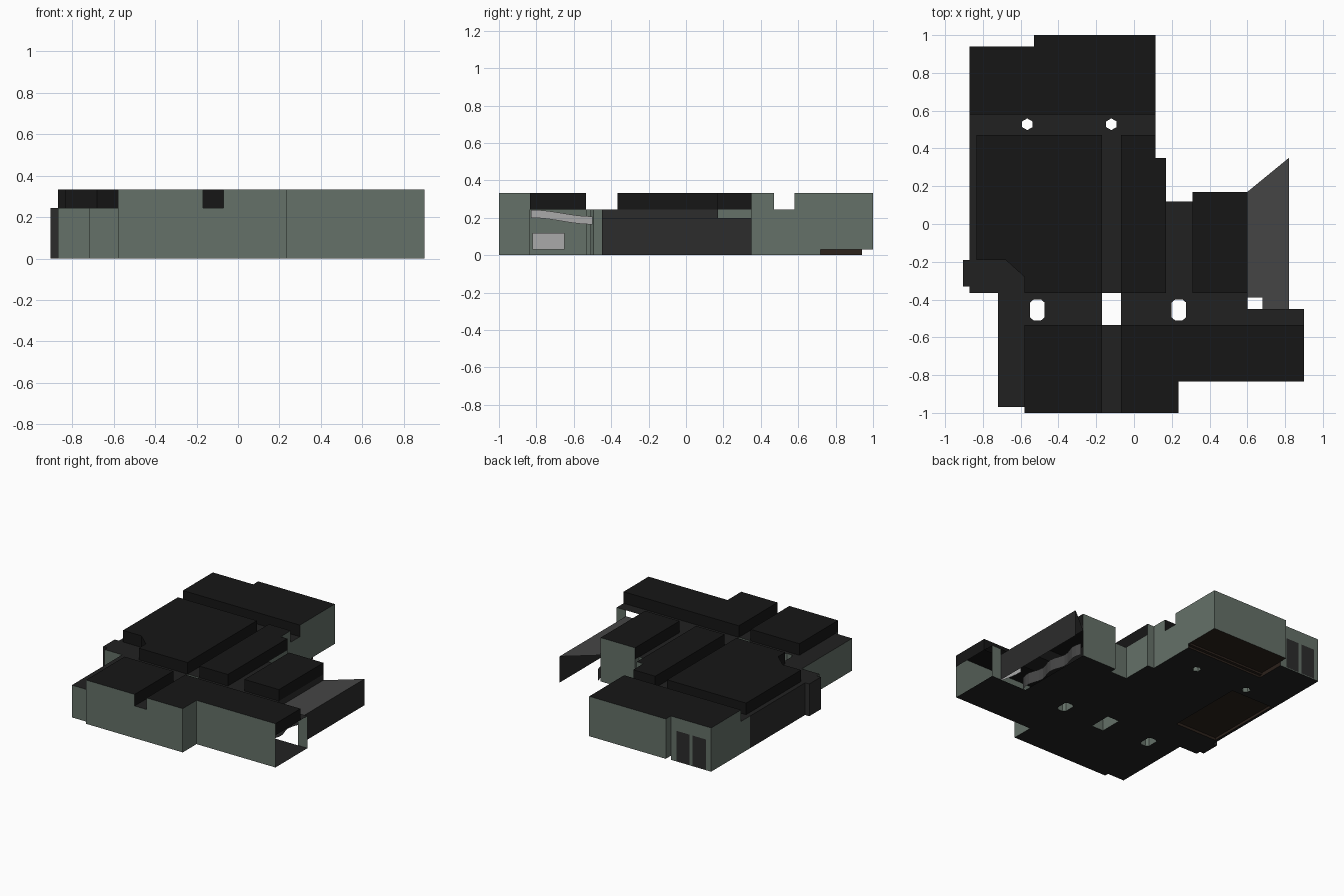
import bpy, bmesh, math

if "Cube" in bpy.data.objects:
    bpy.data.objects.remove(bpy.data.objects["Cube"])

LOW, HIGH, STAGE = 0.245, 0.333, 0.03


def material(name, rgb):
    m = bpy.data.materials.new(name)
    m.diffuse_color = (*rgb, 1)
    m.use_nodes = True
    m.node_tree.nodes["Principled BSDF"].inputs["Base Color"].default_value = m.diffuse_color
    return m


GREEN = material("green_wall", (0.13, 0.165, 0.14))
DARK = material("dark_wall", (0.025, 0.025, 0.025))
ROOF = material("black_roof", (0.008, 0.008, 0.008))
SOFFIT = material("low_roof", (0.015, 0.015, 0.015))
FLOOR = material("floor_grey", (0.016, 0.016, 0.016))
BROWN = material("brown_carpet", (0.025, 0.016, 0.011))
GREY = material("mid_grey", (0.06, 0.06, 0.06))
PALE = material("pale_grey", (0.4, 0.4, 0.4))


def finish(name, bm, mats):
    me = bpy.data.meshes.new(name)
    bm.to_mesh(me)
    bm.free()
    for m in mats:
        me.materials.append(m)
    ob = bpy.data.objects.new(name, me)
    bpy.context.collection.objects.link(ob)
    return ob


def rect(x0, y0, x1, y1):
    return [(x0, y0), (x1, y0), (x1, y1), (x0, y1)]


def loop_edges(pts):
    return list(zip(pts, pts[1:] + pts[:1]))


def slab(bm, outline, z, holes=()):
    """Flat face with optional holes."""
    edges = []
    for pts in [outline, *holes]:
        vs = [bm.verts.new((x, y, z)) for x, y in pts]
        edges += [bm.edges.new(e) for e in loop_edges(vs)]
    bmesh.ops.triangle_fill(bm, use_beauty=True, edges=edges, normal=(0, 0, 1))


def wall(bm, a, b, z0, z1, mat=0):
    f = bm.faces.new([bm.verts.new(c) for c in
                      ((*a, z0), (*b, z0), (*b, z1), (*a, z1))])
    f.material_index = mat


def hexagon(cx, cy, w, h):
    return [(cx, cy + h), (cx - w, cy + h / 2), (cx - w, cy - h / 2),
            (cx, cy - h), (cx + w, cy - h / 2), (cx + w, cy + h / 2)]


def long_hexagon(cx, cy):
    return [(cx - .02, cy + .055), (cx - .038, cy + .04), (cx - .038, cy - .04),
            (cx - .02, cy - .055), (cx + .02, cy - .055), (cx + .038, cy - .04),
            (cx + .038, cy + .04), (cx + .02, cy + .055)]


# Building outline: x, y, bottom height of the wall that starts here, material
# (None = open side)
plan = [(-.87, .94, 0, 0), (-.87, .47, 0, 1), (-.87, -.19, 0, 1), (-.905, -.19, 0, 1),
        (-.905, -.33, 0, 1), (-.87, -.33, 0, 0), (-.87, -.365, 0, 0),
        (-.72, -.365, 0, 0), (-.72, -.97, 0, 0), (-.58, -.97, 0, 0),
        (-.58, -1, 0, 0), (.235, -1, 0, 0), (.235, -.835, 0, 0),
        (.9, -.835, None, 0), (.9, -.45, 0, 0), (.82, -.45, None, 0),
        (.6, -.45, .2, 1), (.6, .17, 0, 0), (.31, .17, 0, 0), (.31, .12, 0, 0),
        (.17, .12, 0, 0), (.17, .35, 0, 0), (.115, .35, 0, 0),
        (.115, .72, STAGE, 0), (.115, 1, STAGE, 0), (-.53, 1, STAGE, 0),
        (-.53, .94, 0, 0)]
bm = bmesh.new()
for p, q in loop_edges(plan):
    if p[2] is not None:
        wall(bm, p[:2], q[:2], p[2], LOW, p[3])
finish("outer_walls", bm, [GREEN, DARK])


def on_outline(a, b):
    mx, my = (a[0] + b[0]) / 2, (a[1] + b[1]) / 2
    for p, q in loop_edges(plan):
        d = math.dist(p[:2], (mx, my)) + math.dist(q[:2], (mx, my))
        if abs(d - math.dist(p[:2], q[:2])) < 1e-4:
            return p[2] == 0 or p[2] == STAGE
    # long edges spanning several outline corners
    return all(any(math.dist(c, p[:2]) < 1e-4 for p in plan) for c in (a, b))


# Hollow columns
back_cols = [hexagon(x, .528, .027, .031) for x in (-.565, -.12)]
left_col, right_col = long_hexagon(-.512, -.455), long_hexagon(.237, -.455)
square_col = rect(-.17, -.535, -.07, -.365)
columns = [*back_cols, left_col, right_col, square_col]
bm = bmesh.new()
for c in columns:
    for a, b in loop_edges(c):
        wall(bm, a, b, 0, LOW)
finish("columns", bm, [GREEN])

# Floor, cut around the stage, platform and columns
platform = rect(-.85, -.14, -.5, .46)
floor = [p[:2] for p in plan if p[:2] not in ((.115, 1), (-.53, 1))]
floor.insert(floor.index((.115, .72)) + 1, (-.53, .72))
bm = bmesh.new()
slab(bm, floor, 0, [platform] + columns)
finish("floor", bm, [FLOOR])

# Carpeted stage and side platform, each with one small step
bm = bmesh.new()
wall(bm, (-.53, .72), (.115, .72), 0, .015)
slab(bm, rect(-.53, .72, .115, .74), .015)
wall(bm, (-.53, .74), (.115, .74), .015, STAGE)
slab(bm, rect(-.53, .74, .115, 1), STAGE)
wall(bm, (-.53, .72), (-.53, .94), 0, STAGE)
finish("stage", bm, [BROWN])
bm = bmesh.new()
for a, b in loop_edges(platform):
    wall(bm, a, b, 0, .02)
slab(bm, platform, .02)
finish("side_platform", bm, [BROWN])

# Raised ceilings with their upstands
rooms = {
    "back_room": [(-.87, .58), (.115, .58), (.115, 1), (-.53, 1), (-.53, .94), (-.87, .94)],
    "main_room": [(-.835, .47), (-.835, -.19), (-.68, -.19), (-.58, -.28),
                  (-.58, -.365), (-.17, -.365), (-.17, .47)],
    "middle_room": [(-.07, .47), (-.07, -.365), (.17, -.365), (.17, .35),
                    (.115, .35), (.115, .47)],
    "side_room": rect(.31, -.365, .6, .17),
    "front_left_room": rect(-.58, -1, -.17, -.535),
    "front_right_room": [(-.07, -.535), (-.07, -1), (.235, -1), (.235, -.835),
                         (.9, -.835), (.9, -.535)],
}
for name, pts in rooms.items():
    bm = bmesh.new()
    slab(bm, pts, HIGH)
    for a, b in loop_edges(pts):
        wall(bm, a, b, LOW, HIGH, 1 if on_outline(a, b) else 0)
    finish(name + "_roof", bm, [ROOF, GREEN])

# Low ceilings between the raised ones
low = [(rect(-.87, .47, .115, .58), back_cols),
       (rect(-.17, -.365, -.07, .47), []),
       (rect(.17, -.365, .31, .12), []),
       (rect(-.87, -.19, -.835, .47), []),
       ([(-.905, -.33), (-.87, -.33), (-.87, -.365), (-.58, -.365), (-.58, -.28),
         (-.68, -.19), (-.905, -.19)], []),
       (rect(-.72, -.97, -.58, -.365), []),
       (rect(-.58, -.535, -.17, -.365), [left_col]),
       (rect(-.17, -1, -.07, -.535), []),
       (rect(-.07, -.535, .6, -.365), [right_col]),
       (rect(.6, -.535, .9, -.45), [])]
bm = bmesh.new()
for pts, holes in low:
    slab(bm, pts, LOW, holes)
finish("low_roof", bm, [SOFFIT])

# Open annex on the right: flat roof and outer wall
bm = bmesh.new()
slab(bm, [(.68, -.45), (.82, -.45), (.82, .35), (.6, .17), (.6, -.39), (.68, -.39)], .2)
finish("annex_roof", bm, [GREY])
bm = bmesh.new()
wall(bm, (.82, -.45), (.82, .35), 0, .2)
finish("annex_wall", bm, [DARK])


# Wavy ribbons: low curb along the annex and hanging band inside
def ribbon(name, x, y0, y1, z0, z1, plan_amp, drop, mat):
    bm, n = bmesh.new(), 16
    pts = []
    for i in range(n + 1):
        t = i / n
        pts.append((x + plan_amp * math.sin(t * 5 * math.pi), y0 + (y1 - y0) * t,
                    -drop * (0.5 - 0.5 * math.cos(math.pi * t))))
    for p, q in zip(pts, pts[1:]):
        bm.faces.new([bm.verts.new(c) for c in (
            (p[0], p[1], z0 + p[2]), (q[0], q[1], z0 + q[2]),
            (q[0], q[1], z1 + q[2]), (p[0], p[1], z1 + p[2]))])
    bmesh.ops.remove_doubles(bm, verts=bm.verts, dist=1e-4)
    finish(name, bm, [mat])


ribbon("wavy_curb", .62, -.45, .17, 0, .09, .015, 0, GREY)
ribbon("hanging_band", .6, -.83, -.5, .2, .243, 0, .035, PALE)

# Bench seen through the open right side
bm = bmesh.new()
b = rect(.45, -.82, .6, -.65)
for p, q in loop_edges(b):
    wall(bm, p, q, .03, .12)
slab(bm, b, .12)
finish("bench", bm, [PALE])

# Pair of doors in the back wall
for i, (x0, x1) in enumerate([(-.69, -.58), (-.83, -.715)]):
    bm = bmesh.new()
    wall(bm, (x0, .943), (x1, .943), .005, .235)
    finish(f"back_door_{i + 1}", bm, [DARK])
